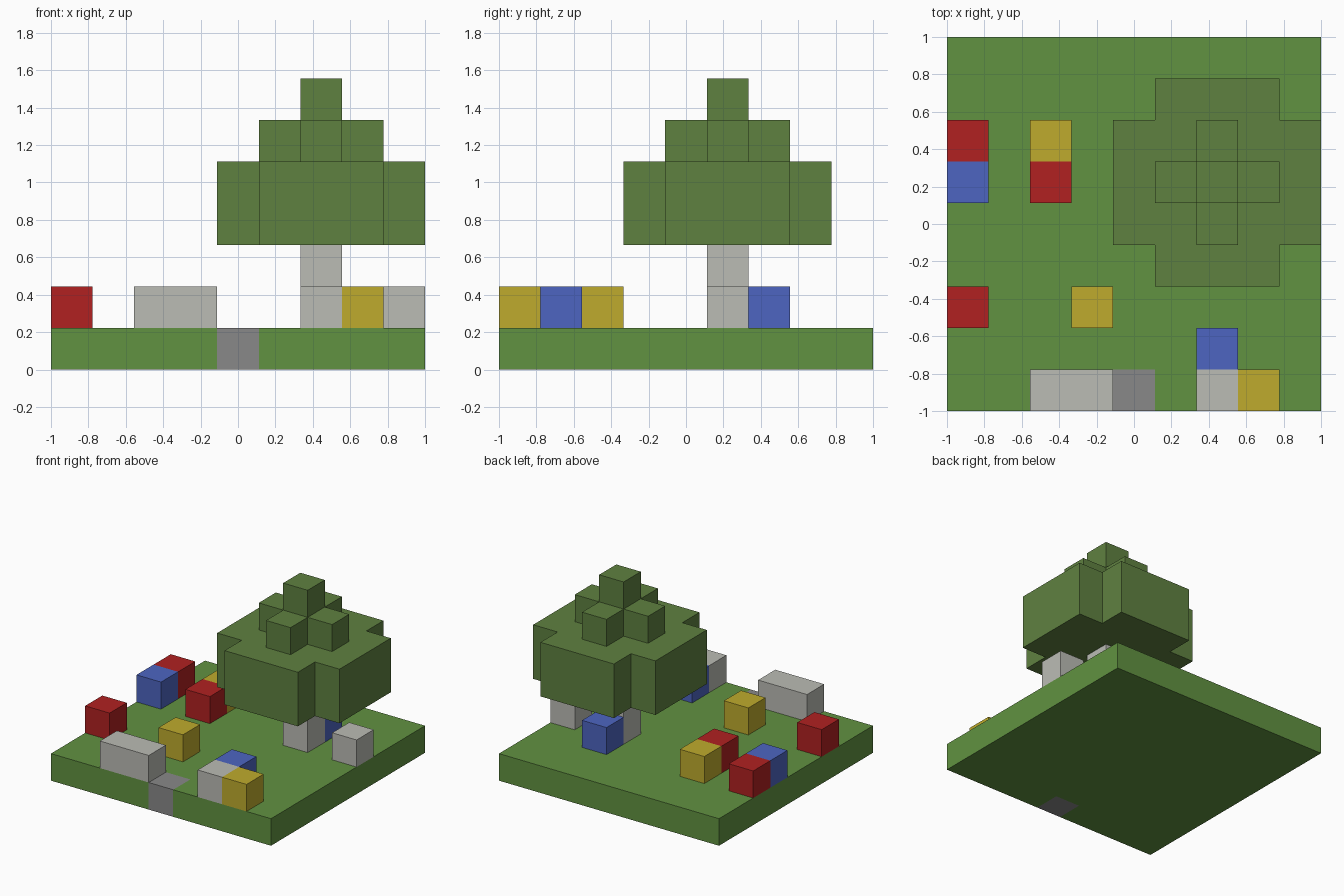
import bpy
import bmesh

default = bpy.data.objects.get("Cube")
if default:
    bpy.data.objects.remove(default, do_unlink=True)

GRID = 9                # blocks along each side of the lawn
U = 2 / GRID            # size of one block


def material(name, rgb):
    """Make a flat material from display colour values."""
    linear = [((c / 255 + 0.055) / 1.055) ** 2.4 for c in rgb]
    mat = bpy.data.materials.new(name)
    mat.use_nodes = True
    mat.diffuse_color = (*linear, 1)
    bsdf = mat.node_tree.nodes["Principled BSDF"]
    bsdf.inputs["Base Color"].default_value = (*linear, 1)
    bsdf.inputs["Roughness"].default_value = 0.9
    return mat


grass = material("grass green", (97, 146, 65))
leaf = material("leaf green", (95, 129, 64))
white = material("pale grey", (187, 188, 181))
stone = material("stone grey", (137, 137, 137))
red = material("red", (177, 33, 33))
blue = material("blue", (77, 101, 193))
yellow = material("yellow", (191, 171, 45))


def prism(name, outline, z, height, mat):
    """Extrude an outline given in block units upward from layer z."""
    bm = bmesh.new()
    verts = [bm.verts.new((x * U - 1, y * U - 1, z * U)) for x, y in outline]
    base = bm.faces.new(verts)
    top = bmesh.ops.extrude_face_region(bm, geom=[base])["geom"]
    moved = [v for v in top if isinstance(v, bmesh.types.BMVert)]
    bmesh.ops.translate(bm, verts=moved, vec=(0, 0, height * U))
    bmesh.ops.recalc_face_normals(bm, faces=bm.faces)
    mesh = bpy.data.meshes.new(name)
    bm.to_mesh(mesh)
    bm.free()
    mesh.materials.append(mat)
    obj = bpy.data.objects.new(name, mesh)
    bpy.context.collection.objects.link(obj)
    return obj


def block(name, x, y, z, mat, width=1, height=1):
    outline = [(x, y), (x + width, y), (x + width, y + 1), (x, y + 1)]
    return prism(name, outline, z, height, mat)


def notched_square(cx, cy, r):
    """Square of half-width r around a block, with one block cut off each corner."""
    a, s = r + 0.5, r - 0.5
    corner = [(a, -s), (a, s), (s, s), (s, a)]
    points = []
    for _ in range(4):
        points += corner
        corner = [(-y, x) for x, y in corner]
    return [(cx + 0.5 + x, cy + 0.5 + y) for x, y in points]


# Lawn slab with a notch in the front edge, filled by the doorstep
prism("lawn", [(0, 0), (4, 0), (4, 1), (5, 1), (5, 0),
               (GRID, 0), (GRID, GRID), (0, GRID)], 0, 1, grass)
block("doorstep", 4, 0, 0, stone)

# Tree: trunk, wide canopy, cross-shaped tier and tip
TX, TY = 6, 5
block("tree_trunk", TX, TY, 1, white, height=2)
prism("tree_canopy", notched_square(TX, TY, 2), 3, 2, leaf)
prism("tree_upper_tier", notched_square(TX, TY, 1), 5, 1, leaf)
block("tree_tip", TX, TY, 6, leaf)

# Low wall and pale blocks
block("front_wall", 2, 0, 1, white, width=2)
block("gate_post", 6, 0, 1, white)
block("side_stone", 8, 5, 1, white)

# Flower blocks scattered on the lawn
flowers = {
    "red": (red, [(0, 2), (0, 6), (2, 5)]),
    "blue": (blue, [(0, 5), (6, 1), (6, 6)]),
    "yellow": (yellow, [(2, 6), (3, 2), (7, 0)]),
}
for colour, (mat, spots) in flowers.items():
    for n, (x, y) in enumerate(spots, 1):
        block(f"{colour}_flower_{n}", x, y, 1, mat)
